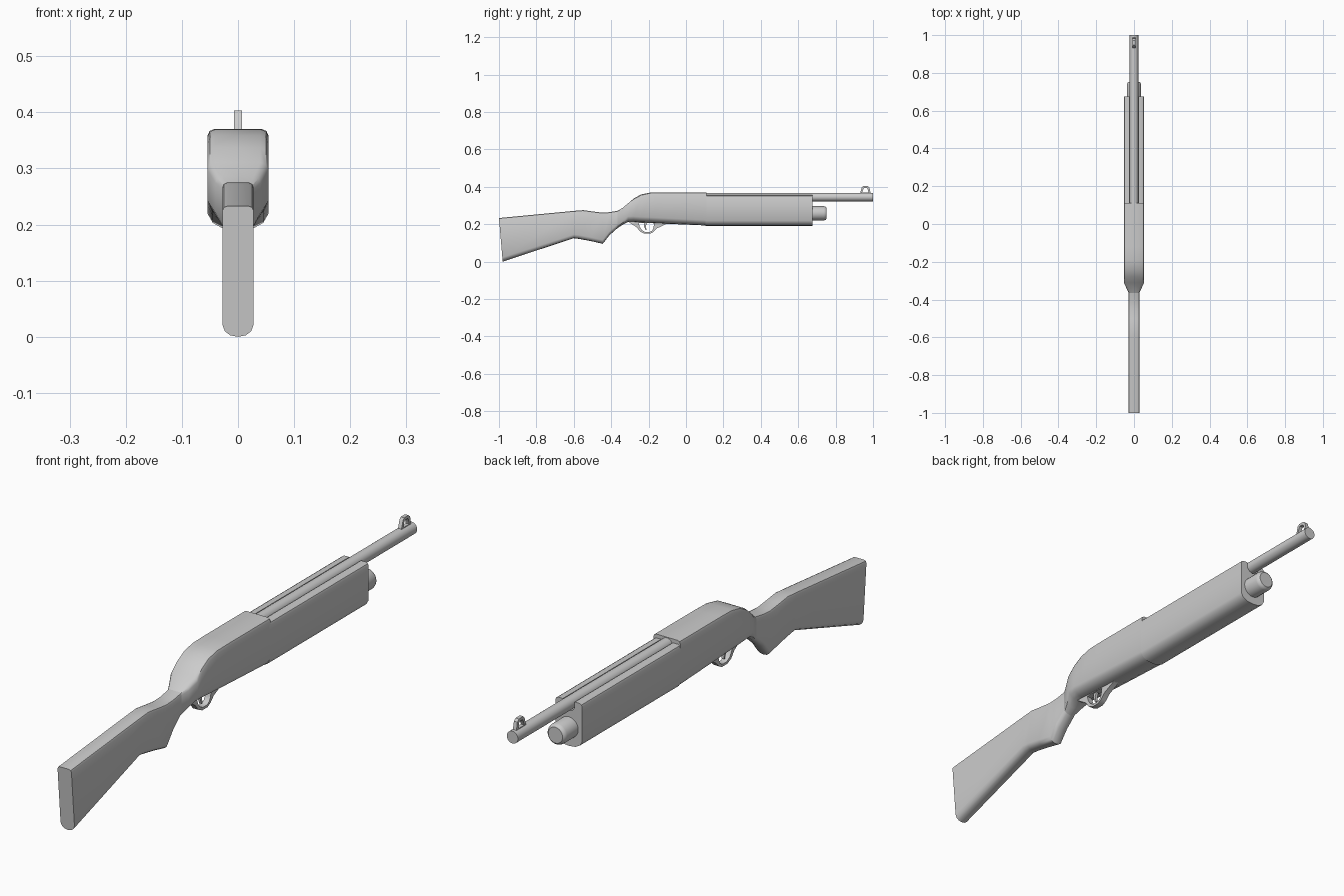
import bpy, bmesh, math
from mathutils import Vector

if "Cube" in bpy.data.objects:
    bpy.data.objects.remove(bpy.data.objects["Cube"])


def finish(name, bm, angle=35):
    bmesh.ops.recalc_face_normals(bm, faces=bm.faces)
    me = bpy.data.meshes.new(name)
    bm.to_mesh(me)
    bm.free()
    ob = bpy.data.objects.new(name, me)
    bpy.context.collection.objects.link(ob)
    bpy.ops.object.select_all(action='DESELECT')
    ob.select_set(True)
    bpy.context.view_layer.objects.active = ob
    bpy.ops.object.shade_smooth_by_angle(angle=math.radians(angle))
    return ob


def loft(name, rings, angle=35):
    bm = bmesh.new()
    vs = [[bm.verts.new(p) for p in r] for r in rings]
    n = len(vs[0])
    for a, b in zip(vs, vs[1:]):
        for i in range(n):
            j = (i + 1) % n
            bm.faces.new((a[i], a[j], b[j], b[i]))
    bm.faces.new(vs[0])
    bm.faces.new(vs[-1])
    return finish(name, bm, angle)


def mirrored(half):
    return half + [(-x, z) for x, z in reversed(half) if x > 1e-6]


def body_ring(yt, zt, yb, zb, w, ct, cb):
    # chamfered section, sheared between its top and bottom points
    half = [(0, zb), (w * .5, zb + cb * .12), (w * .84, zb + cb * .45), (w, zb + cb),
            (w, zt - ct), (w - ct * .3, zt - ct * .3), (w - ct, zt), (0, zt)]
    return [(x, yb + (yt - yb) * (z - zb) / (zt - zb), z) for x, z in mirrored(half)]


def plate(name, outline, half_width, hole=None):
    # side outline in (y, z), extruded across x; optional matching inner loop
    bm = bmesh.new()
    loops = [outline] + ([hole] if hole else [])
    v = [[[bm.verts.new((s * half_width, y, z)) for y, z in lp] for s in (-1, 1)] for lp in loops]
    n = len(outline)
    for a, b in v:
        for i in range(n):
            bm.faces.new((a[i], a[(i + 1) % n], b[(i + 1) % n], b[i]))
    for s in (0, 1):
        if hole:
            for i in range(n):
                j = (i + 1) % n
                bm.faces.new((v[0][s][i], v[0][s][j], v[1][s][j], v[1][s][i]))
        else:
            bm.faces.new(v[0][s])
    return finish(name, bm)


def tube(name, z, profile, n=24):
    # stack of (y, radius) circles along y
    return loft(name, [[(r * math.cos(2 * math.pi * i / n), y, z + r * math.sin(2 * math.pi * i / n))
                        for i in range(n)] for y, r in profile])


# stock and pistol grip
loft("stock", [body_ring(*s) for s in [
    (-1.0, .233, -.98, .0, .028, .009, .022),
    (-.60, .271, -.60, .125, .028, .009, .02),
    (-.55, .275, -.575, .122, .028, .009, .02),
    (-.50, .268, -.51, .110, .028, .009, .02),
    (-.45, .262, -.445, .095, .028, .009, .02),
    (-.41, .264, -.41, .140, .028, .009, .02),
    (-.365, .272, -.365, .180, .028, .009, .02)]])

# receiver
loft("receiver", [body_ring(*s) for s in [
    (-.365, .272, -.365, .180, .028, .009, .02),
    (-.34, .286, -.34, .196, .040, .012, .025),
    (-.31, .311, -.31, .212, .054, .014, .03),
    (-.28, .337, -.28, .212, .054, .014, .03),
    (-.24, .359, -.24, .209, .054, .014, .03),
    (-.19, .369, -.19, .207, .054, .012, .03),
    (-.12, .370, -.12, .203, .054, .011, .03),
    (.11, .370, .11, .193, .054, .011, .028)]])

# forend with a trough for the barrel
fore = mirrored([(0, .19), (.027, .193), (.045, .203), (.054, .219), (.054, .345), (.051, .352),
                 (.044, .356), (.024, .356), (.024, .334), (.014, .322), (0, .318)])
loft("forend", [[(x, y, z) for x, z in fore] for y in (.105, .675)])

# barrel, magazine tube
tube("barrel", .345, [(.09, .0225), (1.0, .0225)])
tube("magazine_tube", .258, [(.66, .038), (.738, .038), (.747, .035), (.752, .029)])

# front sight frame
plate("front_sight",
      [(.93, .362), (.94, .396), (.947, .403), (.972, .403), (.981, .395), (.988, .362)], .007,
      [(.941, .369), (.949, .390), (.952, .393), (.967, .393), (.971, .389), (.976, .369)])

# trigger guard: open loop with a solid front web
plate("trigger_guard",
      [(-.31, .214), (-.262, .182), (-.245, .160), (-.222, .149), (-.19, .149), (-.172, .160),
       (-.155, .178), (-.095, .206), (-.17, .213), (-.25, .214)], .011,
      [(-.253, .205), (-.247, .185), (-.236, .168), (-.218, .158), (-.194, .158), (-.181, .166),
       (-.174, .180), (-.170, .203), (-.185, .207), (-.24, .207)])

# trigger
plate("trigger", [(-.222, .215), (-.225, .190), (-.216, .168), (-.211, .169),
                  (-.215, .190), (-.205, .215)], .005)
